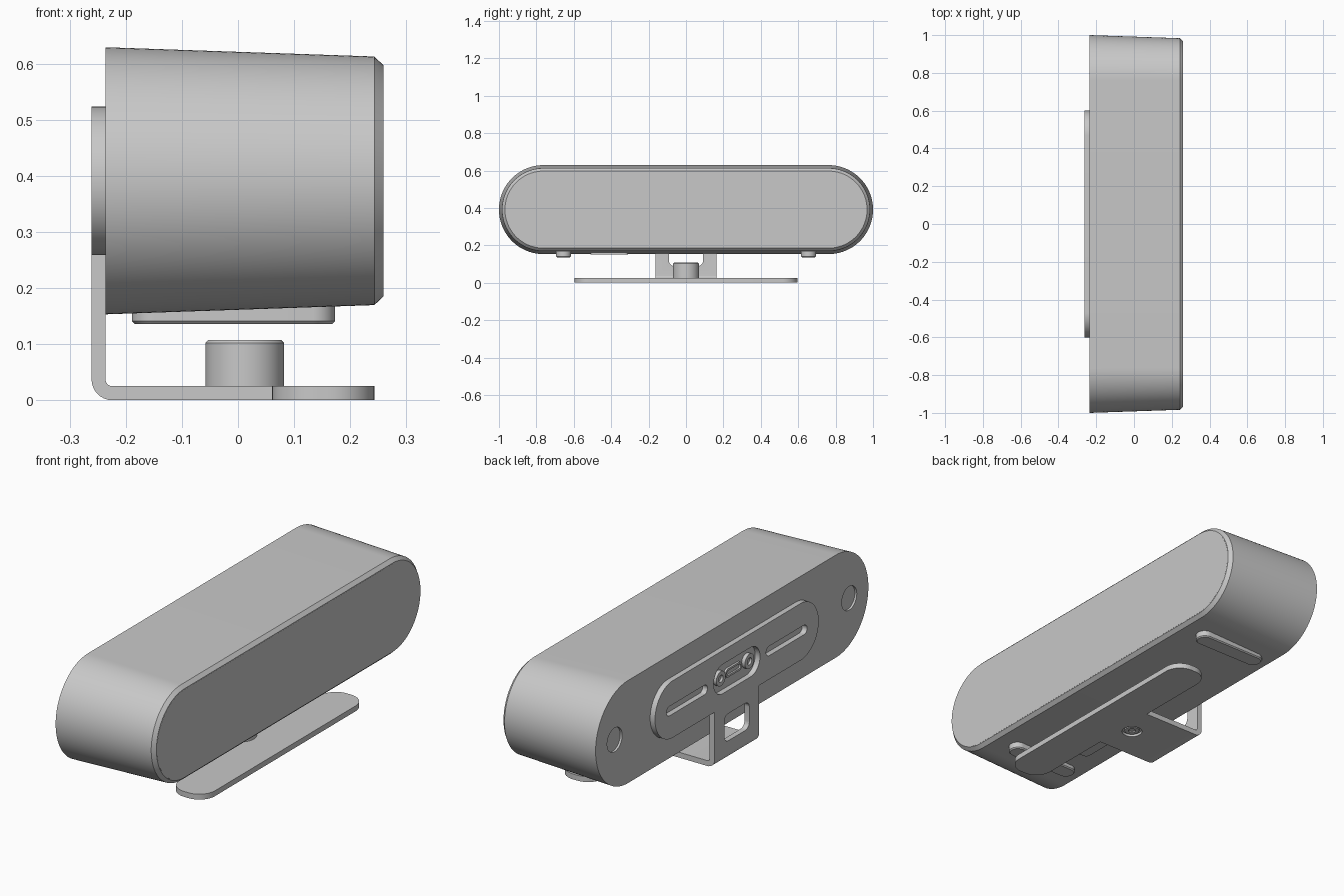
import bpy, bmesh, math

cube = bpy.data.objects.get("Cube")
if cube:
    bpy.data.objects.remove(cube)

grey = bpy.data.materials.new("plain_grey")
grey.use_nodes = True
COLOUR = (0.58, 0.58, 0.58, 1)
grey.diffuse_color = COLOUR
grey.node_tree.nodes["Principled BSDF"].inputs["Base Color"].default_value = COLOUR

# Turns outline (u, v) at depth w into a point, for each extrusion axis
PLACE = {"X": lambda u, v, w: (w, u, v),
         "Y": lambda u, v, w: (u, w, v),
         "Z": lambda u, v, w: (u, v, w)}


def rounded(cu, cv, hu, hv, r, n=16):
    """Rounded rectangle outline; r equal to a half size gives a slot or circle."""
    pts = []
    for k, (su, sv) in enumerate([(1, 1), (-1, 1), (-1, -1), (1, -1)]):
        for i in range(n + 1):
            a = math.pi / 2 * (k + i / n)
            pts.append((cu + su * (hu - r) + r * math.cos(a),
                        cv + sv * (hv - r) + r * math.sin(a)))
    return pts


def loft(name, axis, sections):
    """Solid through (depth, outline) sections, capped at both ends."""
    bm = bmesh.new()
    rings = [[bm.verts.new(PLACE[axis](u, v, w)) for u, v in outline]
             for w, outline in sections]
    n = len(rings[0])
    for a, b in zip(rings, rings[1:]):
        for i in range(n):
            j = (i + 1) % n
            bm.faces.new((a[i], a[j], b[j], b[i]))
    bm.faces.new(rings[0])
    bm.faces.new(rings[-1])
    bmesh.ops.remove_doubles(bm, verts=bm.verts, dist=1e-5)
    bmesh.ops.recalc_face_normals(bm, faces=bm.faces)
    mesh = bpy.data.meshes.new(name)
    bm.to_mesh(mesh)
    bm.free()
    mesh.materials.append(grey)
    ob = bpy.data.objects.new(name, mesh)
    bpy.context.collection.objects.link(ob)
    return ob


def prism(name, axis, outline, lo, hi):
    return loft(name, axis, [(lo, outline), (hi, outline)])


def select(ob):
    bpy.ops.object.select_all(action="DESELECT")
    ob.select_set(True)
    bpy.context.view_layer.objects.active = ob


def combine(ob, tool, operation):
    mod = ob.modifiers.new("combine", "BOOLEAN")
    mod.object, mod.operation, mod.solver = tool, operation, "EXACT"
    select(ob)
    bpy.ops.object.modifier_apply(modifier=mod.name)
    bpy.data.objects.remove(tool)


def cut(ob, axis, outline, lo, hi):
    combine(ob, prism("cutter", axis, outline, lo, hi), "DIFFERENCE")


MID = 0.391            # height of the body centre line
BACK = -0.236          # rear face of the body
OUT = -0.261           # rear face of the bracket
parts = []


def pill(r, half_straight=0.762, n=28):
    return rounded(0, MID, half_straight + r, r, r, n)


# Tapered body with a chamfered front rim and round recesses in the back
body = loft("body", "X", [(BACK, pill(0.238)), (0.243, pill(0.2215)), (0.259, pill(0.206))])
for s in (-1, 1):
    cut(body, "X", rounded(s * 0.86, MID, 0.055, 0.055, 0.055), BACK - 0.05, BACK + 0.01)
parts.append(body)

# Front panel
parts.append(prism("front_panel", "X", pill(0.203), 0.25, 0.2595))

# Bracket: back plate, bent strap and base plate in one piece
bracket = prism("bracket", "X", rounded(0, MID, 0.6, 0.132, 0.132, 24), OUT, BACK)


def bend(r, step):
    return [(OUT + 0.037 - r * math.cos(a), 0.037 - r * math.sin(a))
            for a in [step * i * math.pi / 16 for i in range(9)]]


T = 0.025
outer = bend(0.037, 1)
inner = bend(0.012, 1)[::-1]
strap = [(OUT, 0.3)] + outer + [(0.1, 0), (0.1, T)] + inner + [(OUT + T, 0.3)]
combine(bracket, prism("strap", "Y", strap, -0.163, 0.163), "UNION")
combine(bracket, prism("base_plate", "Z", rounded(0.152, 0, 0.091, 0.596, 0.08), 0, T), "UNION")

# Bracket openings: strap window, cable slots, port pocket and screw hole
cut(bracket, "X", rounded(0, 0.152, 0.092, 0.063, 0.03, 8), OUT - 0.05, OUT + 0.035)
for s in (-1, 1):
    cut(bracket, "X", rounded(s * 0.365, MID, 0.15, 0.022, 0.022, 8), OUT - 0.05, OUT + 0.05)
cut(bracket, "X", rounded(0, MID, 0.17, 0.068, 0.068), OUT - 0.05, OUT + 0.05)
cut(bracket, "Z", rounded(0.012, 0, 0.045, 0.045, 0.045), -0.05, 0.012)
parts.append(bracket)

# Ports in the pocket: two round sockets and a slim connector
for s, side in ((-1, "right"), (1, "left")):
    socket = prism("socket_" + side, "X", rounded(s * 0.105, MID, 0.034, 0.034, 0.034),
                   OUT + 0.008, BACK + 0.005)
    cut(socket, "X", rounded(s * 0.105, MID, 0.016, 0.016, 0.016), OUT - 0.05, BACK - 0.006)
    parts.append(socket)
connector = prism("connector", "X", rounded(0, MID, 0.06, 0.02, 0.02, 8),
                  BACK - 0.01, BACK + 0.005)
cut(connector, "X", rounded(0, MID, 0.05, 0.011, 0.011, 8), OUT - 0.05, BACK - 0.002)
parts.append(connector)


def disc(r):
    return rounded(0.012, 0, r, r, r)


# Mounting knob above the base plate and its screw head below
parts.append(loft("mount_knob", "Z", [(0.02, disc(0.07)), (0.102, disc(0.07)), (0.107, disc(0.065))]))
screw = prism("mount_screw", "Z", disc(0.033), 0.004, 0.015)
cut(screw, "Z", disc(0.016), -0.05, 0.01)
parts.append(screw)

# Rubber feet under the body
for s, side in ((-1, "right"), (1, "left")):
    def pad(g):
        return rounded(-0.008, s * 0.655, 0.181 - g, 0.04 - g, 0.04 - g)
    parts.append(loft("foot_" + side, "Z", [(0.136, pad(0.005)), (0.141, pad(0)), (0.18, pad(0))]))

# Slim cover under the body
parts.append(prism("bottom_cover", "Z", rounded(-0.12, -0.41, 0.03, 0.1, 0.02, 8), 0.152, 0.165))

for ob in parts:
    select(ob)
    bpy.ops.object.shade_smooth_by_angle(angle=math.radians(30))
